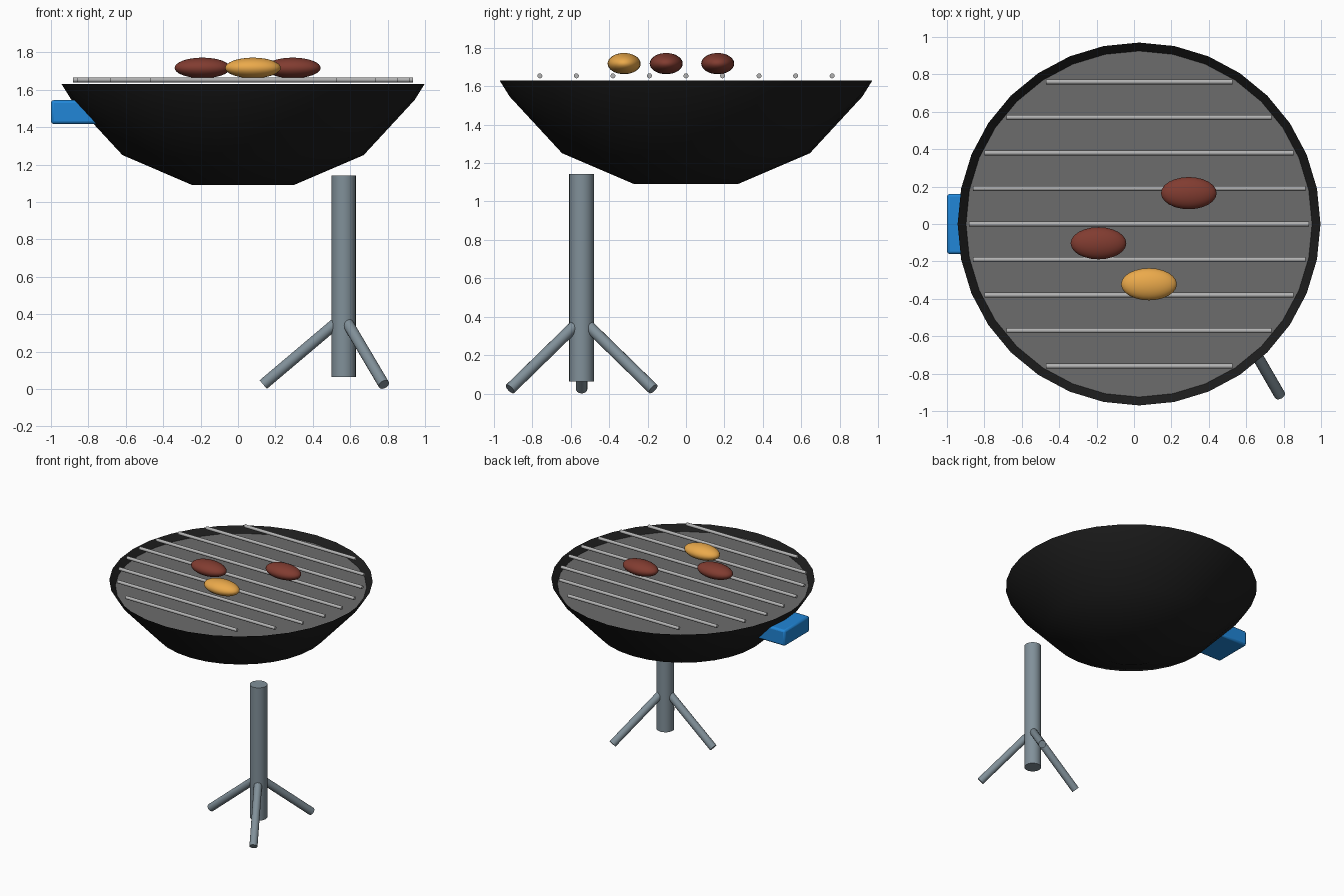
import bpy, bmesh
from math import pi, sin, cos, sqrt, radians
from mathutils import Vector

if "Cube" in bpy.data.objects:
    bpy.data.objects.remove(bpy.data.objects["Cube"])

CX = 0.027  # bowl centre in x


def material(name, rgb):
    m = bpy.data.materials.new(name)
    m.diffuse_color = (*rgb, 1)
    m.use_nodes = True
    m.node_tree.nodes["Principled BSDF"].inputs["Base Color"].default_value = m.diffuse_color
    return m


BLACK = material("black_enamel", (0.012, 0.012, 0.012))
ASH = material("dark_grey", (0.15, 0.15, 0.15))
STEEL = material("bar_steel", (0.45, 0.45, 0.45))
SLATE = material("stand_slate", (0.22, 0.28, 0.32))
BLUE = material("handle_blue", (0.015, 0.24, 0.68))
RED = material("meat_brown", (0.22, 0.045, 0.03))
GOLD = material("corn_gold", (0.83, 0.40, 0.07))


def finish(obj, name, mat, smooth=True):
    obj.name = name
    obj.data.materials.append(mat)
    if smooth:
        bpy.ops.object.select_all(action='DESELECT')
        obj.select_set(True)
        bpy.context.view_layer.objects.active = obj
        bpy.ops.object.shade_smooth_by_angle(angle=radians(32))
    return obj


def rod(name, a, b, r, mat, sides=16):
    a, b = Vector(a), Vector(b)
    d = b - a
    bpy.ops.mesh.primitive_cylinder_add(vertices=sides, radius=r, depth=d.length,
                                        location=(a + b) / 2)
    o = bpy.context.object
    o.rotation_euler = d.to_track_quat('Z', 'Y').to_euler()
    return finish(o, name, mat)


def lathe(name, profile, mat, sides=32):
    bm = bmesh.new()
    rings = [[bm.verts.new((r * cos(2 * pi * i / sides), r * sin(2 * pi * i / sides), z))
              for i in range(sides)] for r, z in profile]
    for lo, hi in zip(rings, rings[1:]):
        for i in range(sides):
            j = (i + 1) % sides
            bm.faces.new((lo[i], lo[j], hi[j], hi[i]))
    bm.faces.new(rings[0][::-1])
    me = bpy.data.meshes.new(name)
    bm.to_mesh(me)
    bm.free()
    o = bpy.data.objects.new(name, me)
    bpy.context.collection.objects.link(o)
    o.location.x = CX
    return finish(o, name, mat)


# Bowl with an inward lip, and the grey bed inside it
lathe("bowl", [(0.27, 1.09), (0.645, 1.251), (0.917, 1.545), (0.97, 1.63),
               (0.925, 1.585)], BLACK)
bpy.ops.mesh.primitive_cylinder_add(vertices=32, radius=0.925, depth=0.02,
                                    location=(CX, 0, 1.575))
finish(bpy.context.object, "coal_bed", ASH)

# Grate bars, cut to a circle
for i in range(-4, 5):
    y = 0.19 * i
    h = sqrt(0.909 ** 2 - y ** 2)
    rod(f"grate_bar_{i + 5}", (CX - h, y, 1.653), (CX + h, y, 1.653), 0.013, STEEL, 12)

# Food on the grate
for name, x, y, mat in (("meat_left", -0.19, -0.103, RED),
                        ("meat_right", 0.293, 0.165, RED),
                        ("corn", 0.08, -0.322, GOLD)):
    bpy.ops.mesh.primitive_uv_sphere_add(segments=24, ring_count=16, radius=1,
                                         location=(x, y, 1.717))
    bpy.context.object.scale = (0.149, 0.086, 0.055)
    finish(bpy.context.object, name, mat)

# Side handle
bpy.ops.mesh.primitive_cube_add(size=1, location=(-0.865, 0, 1.481))
handle = bpy.context.object
handle.scale = (0.27, 0.322, 0.128)
bpy.ops.object.transform_apply(location=False, rotation=False, scale=True)
bev = handle.modifiers.new("soft_edges", 'BEVEL')
bev.width, bev.segments = 0.015, 2
finish(handle, "handle", BLUE)

# Stand: post and three splayed legs
PX, PY = 0.565, -0.543
rod("post", (PX, PY, 0.064), (PX, PY, 1.142), 0.065, SLATE, 24)
for k, deg in enumerate((60, 180, 300)):
    c, s = cos(radians(deg)), sin(radians(deg))
    rod(f"leg_{k + 1}", (PX + 0.03 * c, PY + 0.03 * s, 0.362),
        (PX + 0.43 * c, PY + 0.43 * s, 0.024), 0.03, SLATE)
